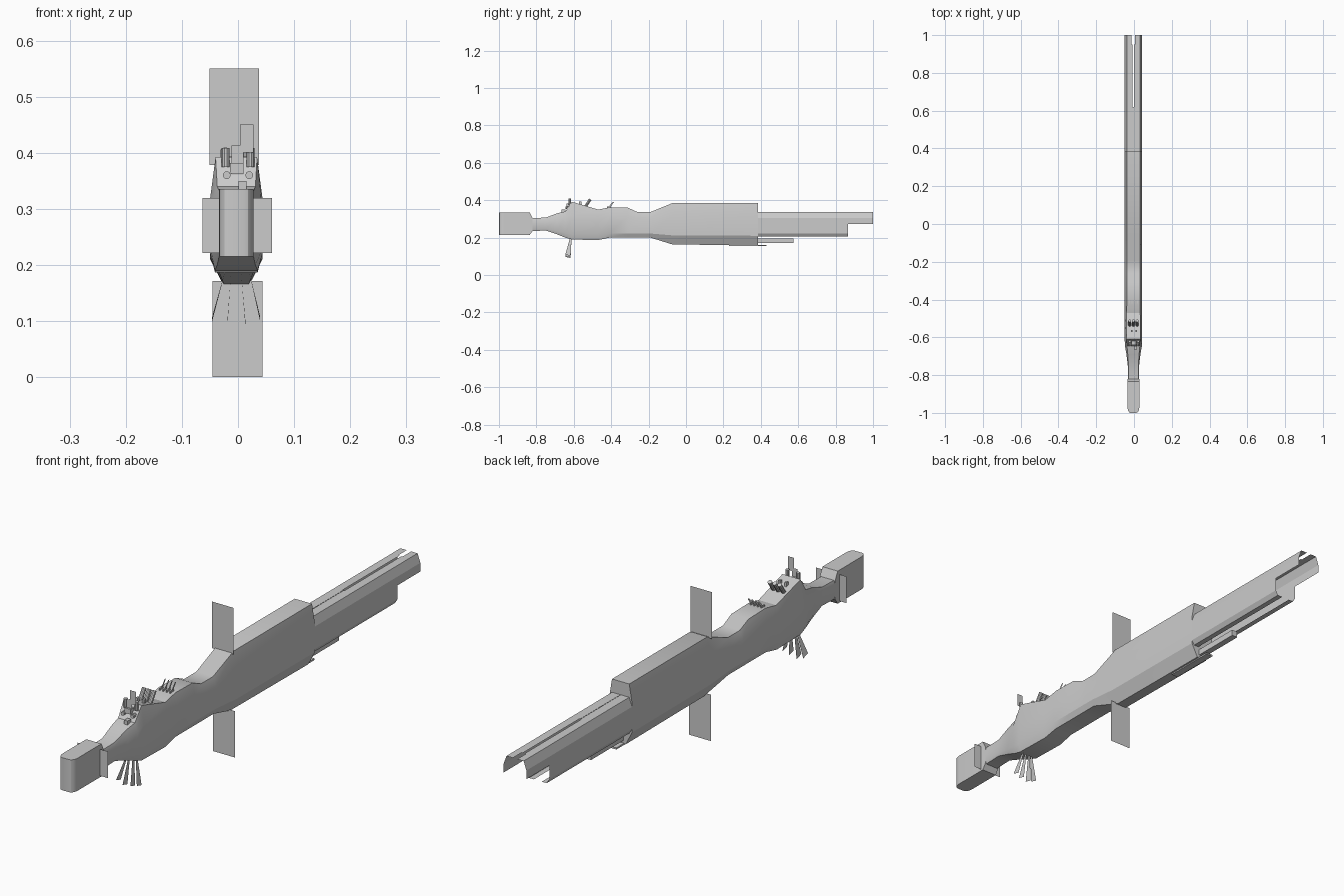
import bpy, bmesh, math
from mathutils import Vector

CX = -0.003  # hull centre line


def make(name, verts, faces, smooth=False):
    me = bpy.data.meshes.new(name)
    me.from_pydata([tuple(v) for v in verts], [], faces)
    ob = bpy.data.objects.new(name, me)
    bpy.context.collection.objects.link(ob)
    if smooth:
        bpy.context.view_layer.objects.active = ob
        ob.select_set(True)
        bpy.ops.object.shade_smooth_by_angle(angle=math.radians(25))
        ob.select_set(False)
    return ob


def loft(name, rings, caps=True, closed=True, smooth=False):
    n = len(rings[0])
    verts = [p for r in rings for p in r]
    faces = []
    for i in range(len(rings) - 1):
        for j in range(n if closed else n - 1):
            k = (j + 1) % n
            faces.append((i*n + j, i*n + k, (i+1)*n + k, (i+1)*n + j))
    if caps:
        faces += [tuple(range(n))[::-1], tuple(range((len(rings)-1)*n, len(rings)*n))]
    ob = make(name, verts, faces, smooth)
    bm = bmesh.new()
    bm.from_mesh(ob.data)
    bmesh.ops.recalc_face_normals(bm, faces=bm.faces)
    bm.to_mesh(ob.data)
    bm.free()
    return ob


def box(name, x0, x1, y0, y1, z0, z1):
    return loft(name, [[(x0, y, z0), (x1, y, z0), (x1, y, z1), (x0, y, z1)] for y in (y0, y1)])


def plate(name, x0, x1, y, z0, z1):
    return make(name, [(x0, y, z0), (x1, y, z0), (x1, y, z1), (x0, y, z1)], [(0, 1, 2, 3)])


def tube(name, a, b, r, n=10):
    a, b = Vector(a), Vector(b)
    q = (b - a).to_track_quat('Z', 'Y')
    ring = [q @ Vector((r*math.cos(t*math.tau/n), r*math.sin(t*math.tau/n), 0)) for t in range(n)]
    return loft(name, [[p + v for v in ring] for p in (a, b)], smooth=True)


# main hull: y, bottom, lower shoulder, upper shoulder, top, half widths top / middle / bottom
stations = [
    (-0.835, 0.235, 0.245, 0.295, 0.305, 0.026, 0.030, 0.026),
    (-0.75, 0.238, 0.248, 0.295, 0.307, 0.026, 0.030, 0.026),
    (-0.69, 0.218, 0.235, 0.300, 0.330, 0.030, 0.037, 0.030),
    (-0.645, 0.200, 0.225, 0.312, 0.340, 0.034, 0.045, 0.034),
    (-0.61, 0.190, 0.220, 0.320, 0.392, 0.037, 0.0465, 0.038),
    (-0.47, 0.187, 0.220, 0.315, 0.350, 0.036, 0.0465, 0.038),
    (-0.41, 0.200, 0.222, 0.315, 0.362, 0.035, 0.0465, 0.036),
    (-0.31, 0.200, 0.222, 0.315, 0.360, 0.035, 0.0465, 0.036),
    (-0.26, 0.200, 0.222, 0.305, 0.337, 0.034, 0.0465, 0.036),
    (-0.19, 0.200, 0.222, 0.305, 0.337, 0.034, 0.0465, 0.036),
    (-0.07, 0.163, 0.212, 0.320, 0.386, 0.035, 0.0465, 0.021),
    (0.385, 0.160, 0.210, 0.320, 0.386, 0.035, 0.0465, 0.021),
]
loft("main_hull", [[(CX + x, y, z) for x, z in (
    (-wb, b), (wb, b), (wm, lo), (wm, up), (wt, t), (-wt, t), (-wm, up), (-wm, lo))]
    for y, b, lo, up, t, wt, wm, wb in stations], smooth=True)

# rounded head block, tapering at the back onto the neck
def head_ring(z, grow):
    pts = []
    for sx, sy, a0 in ((1, -1, -90), (-1, -1, 180)):
        for i in range(5):
            a = math.radians(a0 + 22.5*i)
            pts.append((sx, math.cos(a), math.sin(a)))
    front = [(CX + s*0.015 + 0.016*c, -0.972 + 0.028*d, z) for s, c, d in pts]
    right, left = front[:5], front[5:]
    return left + right + [(CX + 0.031, -0.835 + grow, z), (CX - 0.031, -0.835 + grow, z)]

loft("head", [head_ring(z, g) for z, g in ((0.215, 0), (0.237, 0.015), (0.305, 0.015), (0.335, 0))], smooth=True)

# open stern shell: mirrored thin walls
for side, s in (("right", 1), ("left", -1)):
    upper = [(0.035, 0.337), (0.0465, 0.305), (0.0465, 0.273)]
    lower = [(0.0465, 0.273), (0.0465, 0.222), (0.036, 0.205), (0.016, 0.205)]
    for name, pts, y1 in (("upper", upper, 1.0), ("lower", lower, 0.867)):
        loft(f"stern_{name}_wall_{side}", [[(CX + s*x, y, z) for x, z in pts] for y in (0.385, y1)],
             caps=False, closed=False)
    # deck with a long slot and end notch
    deck = [(0.0005, 0.385), (0.0005, 0.62), (0.004, 0.62), (0.004, 0.95), (0.009, 0.95), (0.009, 1.0)]
    loft(f"stern_deck_{side}", [[(CX + s*x, y, 0.337), (CX + s*0.035, y, 0.337)] for x, y in deck],
         caps=False, closed=False)

# keel rail and hook below the stern
box("keel_rail", CX - 0.012, CX + 0.012, 0.385, 0.575, 0.172, 0.195)
box("keel_hook", CX - 0.014, CX + 0.014, 0.23, 0.43, 0.156, 0.162)

# large radiator panels and neck panels
plate("top_panel", -0.051, 0.0375, -0.08, 0.378, 0.55)
plate("bottom_panel", -0.0455, 0.044, -0.08, 0.0, 0.171)
plate("neck_panel_right", 0.028, 0.061, -0.845, 0.221, 0.319)
plate("neck_panel_left", -0.063, -0.033, -0.845, 0.221, 0.319)

# fan of antenna blades under the forward hull
for i, (x0, x1, z) in enumerate(((-0.022, -0.046, 0.104), (-0.012, -0.019, 0.094),
                                 (0.005, 0.013, 0.098), (0.019, 0.039, 0.106))):
    make(f"belly_antenna_{i}", [(x0, -0.622, 0.192), (x0, -0.612, 0.192),
                                (x1, -0.617, z - 0.004), (x1, -0.645, z + 0.004)], [(0, 1, 2, 3)])

# bridge cluster: sensor plate, masts, lamps and boxes
plate("sensor_plate", 0.004, 0.028, -0.635, 0.40, 0.45)
plate("sensor_post", -0.012, 0.010, -0.633, 0.36, 0.413)
for s in (-1, 1):
    tube(f"mast_{s}", (s*0.022, -0.622, 0.375), (s*0.022, -0.622, 0.408), 0.007)
    tube(f"lamp_{s}", (s*0.02, -0.645, 0.360), (s*0.02, -0.62, 0.360), 0.007)
    box(f"roof_box_{s}", s*0.013 - 0.004, s*0.013 + 0.004, -0.572, -0.560, 0.37, 0.393)
box("bridge_visor", -0.014, 0.010, -0.640, -0.62, 0.363, 0.382)
box("bridge_step", 0.001, 0.015, -0.665, -0.645, 0.325, 0.350)

# slanted launch tubes
for i in range(3):
    x = CX + (i - 1)*0.02
    tube(f"launch_tube_{i}", (x, -0.545, 0.355), (x, -0.512, 0.405), 0.008)

# slanted rear blades
for i in range(4):
    x = CX - 0.021 + 0.014*i
    make(f"rear_blade_{i}", [(x, -0.42, 0.358), (x, -0.408, 0.358), (x, -0.385, 0.39),
                             (x, -0.393, 0.39)], [(0, 1, 2, 3)])
    box(f"rear_blade_foot_{i}", x - 0.002, x + 0.002, -0.422, -0.402, 0.358, 0.367)
